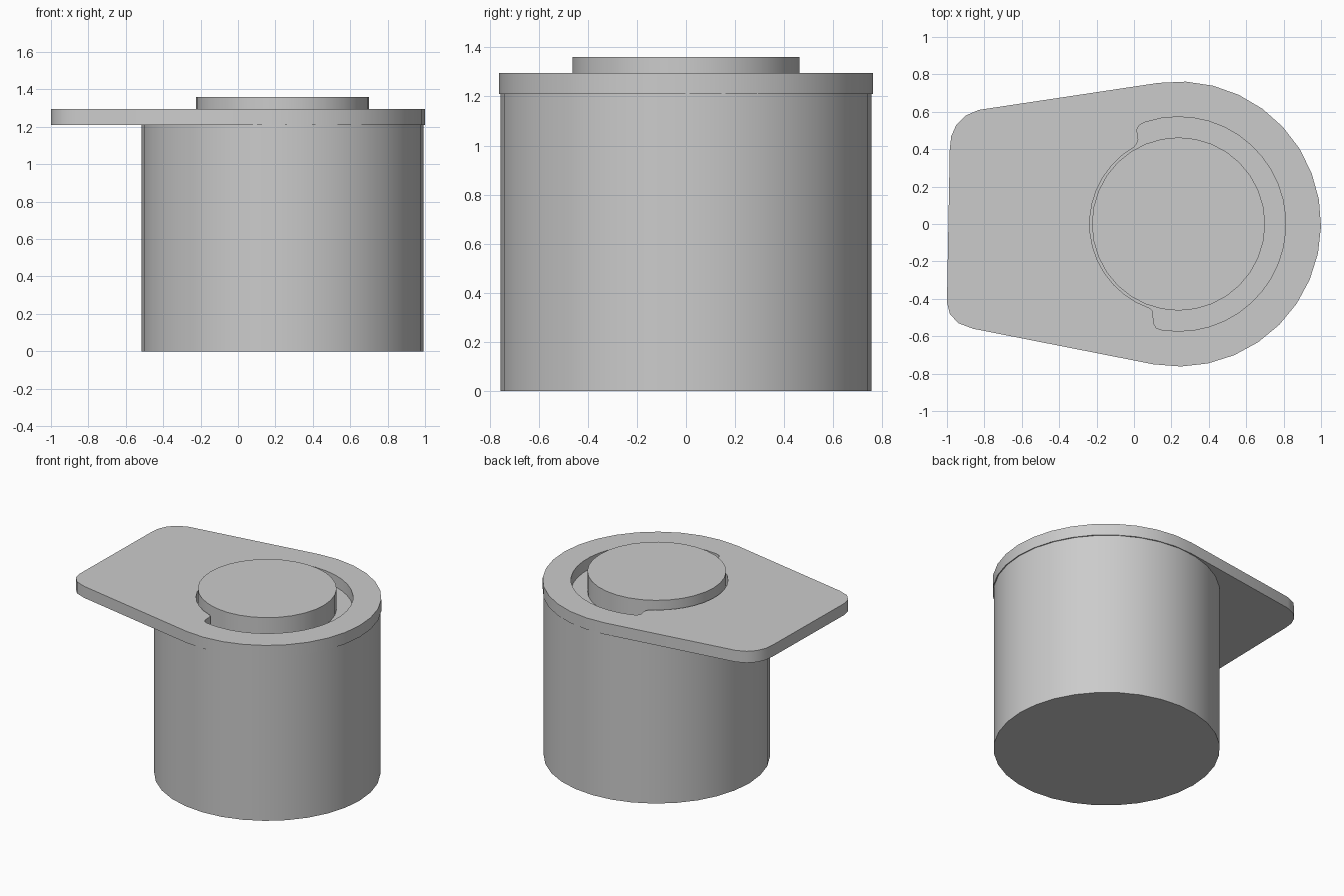
import bpy
from math import sin, cos, radians

if "Cube" in bpy.data.objects:
    bpy.data.objects.remove(bpy.data.objects["Cube"])

CX = 0.238            # shared axis of body, plate head and button
Z_BODY, Z_PLATE, Z_TOP = 1.21, 1.295, 1.36


def arc(radius, start, end, steps):
    """Points on an arc around the shared axis, angles in degrees."""
    pts = []
    for i in range(steps + 1):
        a = radians(start + (end - start) * i / steps)
        pts.append((CX + radius * cos(a), radius * sin(a)))
    return pts


def smooth(obj):
    bpy.ops.object.select_all(action='DESELECT')
    obj.select_set(True)
    bpy.context.view_layer.objects.active = obj
    bpy.ops.object.shade_smooth_by_angle(angle=radians(30))


def cylinder(name, radius, z0, z1, sides):
    bpy.ops.mesh.primitive_cylinder_add(vertices=sides, radius=radius, depth=z1 - z0,
                                        location=(CX, 0, (z0 + z1) / 2))
    obj = bpy.context.object
    obj.name = name
    smooth(obj)
    return obj


def slab(name, loops, z0, z1):
    """Flat filled outline (with holes) extruded between two heights."""
    curve = bpy.data.curves.new(name, 'CURVE')
    curve.dimensions = '2D'
    curve.fill_mode = 'BOTH'
    curve.extrude = (z1 - z0) / 2
    for pts in loops:
        spline = curve.splines.new('POLY')
        spline.points.add(len(pts) - 1)
        for p, (x, y) in zip(spline.points, pts):
            p.co = (x, y, 0, 1)
        spline.use_cyclic_u = True
    obj = bpy.data.objects.new(name, curve)
    obj.location.z = (z0 + z1) / 2
    bpy.context.collection.objects.link(obj)
    bpy.ops.object.select_all(action='DESELECT')
    obj.select_set(True)
    bpy.context.view_layer.objects.active = obj
    bpy.ops.object.convert(target='MESH')
    smooth(bpy.context.object)
    return bpy.context.object


# Main drum and raised round button
cylinder("body", 0.755, 0, Z_BODY, 32)
cylinder("button", 0.463, Z_BODY - 0.01, Z_TOP, 32)

# Tapered lid plate: round head, slightly skewed tab with rounded corners
outline = arc(0.762, -100, 98, 18) + [
    (-0.83, 0.61), (-0.90, 0.58), (-0.95, 0.53), (-0.977, 0.47), (-0.985, 0.40),
    (-1.0, -0.42), (-0.985, -0.48), (-0.94, -0.53), (-0.86, -0.56)]

# Keyed opening: wide crescent slot on the head side, close fit elsewhere
opening = (arc(0.573, -99, 108, 24)
           + [(0.03, 0.53), (0.015, 0.505), (0.023, 0.45), (0.015, 0.43)]
           + arc(0.475, 120, 251, 14)
           + [(0.10, -0.465), (0.105, -0.53), (0.118, -0.555)])

slab("lid_plate", [outline, opening], Z_BODY, Z_PLATE)
